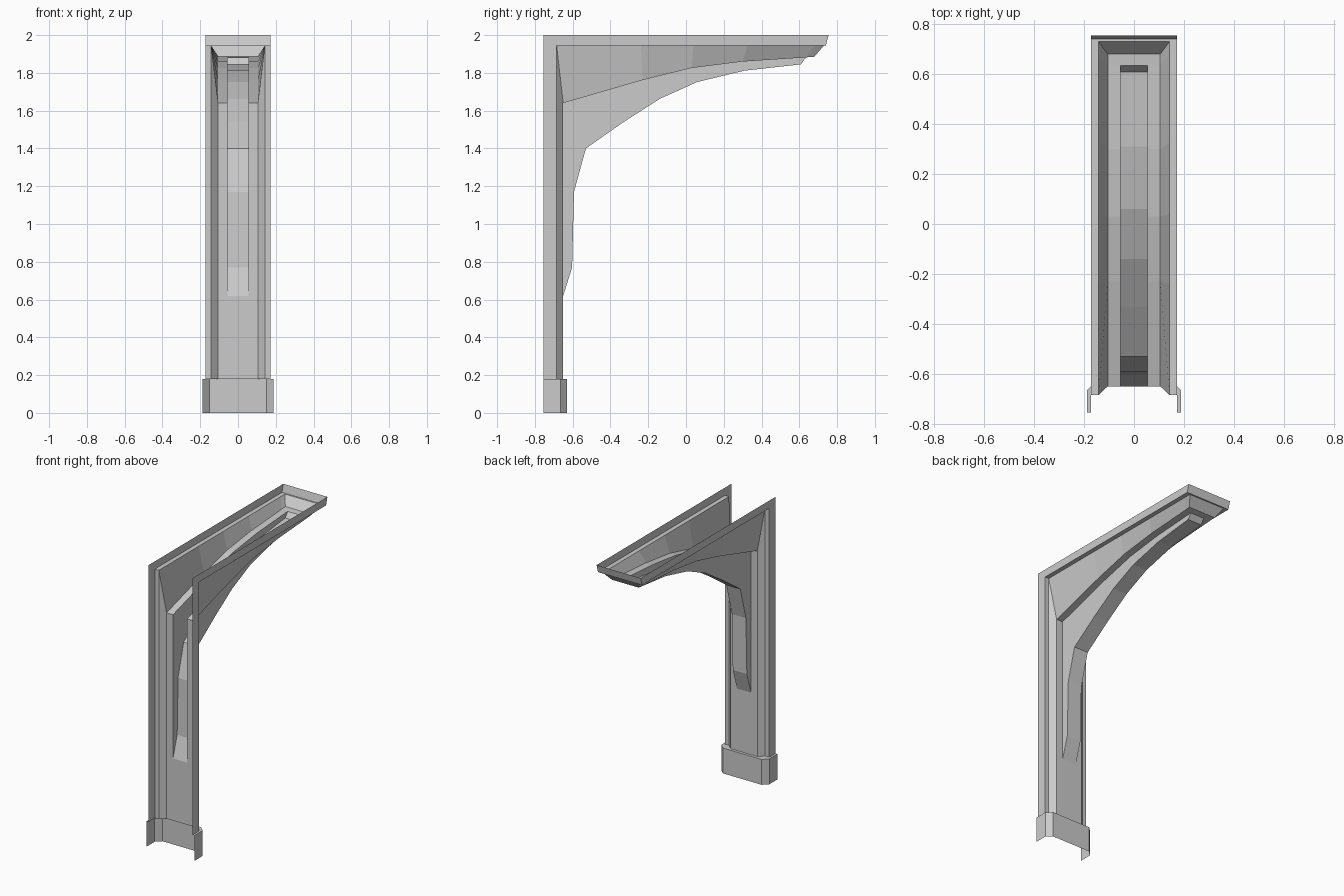
import bpy, bmesh
from mathutils import Vector

if "Cube" in bpy.data.objects:
    bpy.data.objects.remove(bpy.data.objects["Cube"])

REF = Vector((0, -0.75, 2.0))          # open inner corner, used to orient faces


def build(name, polys):
    """Half model (x >= 0) from polygons, welded and mirrored across x."""
    bm = bmesh.new()
    for p in polys:
        bm.faces.new([bm.verts.new(v) for v in p])
    bmesh.ops.remove_doubles(bm, verts=bm.verts, dist=1e-4)
    bmesh.ops.recalc_face_normals(bm, faces=bm.faces)
    if sum(f.calc_area() * f.normal.dot(f.calc_center_median() - REF) for f in bm.faces) < 0:
        bmesh.ops.reverse_faces(bm, faces=bm.faces)
    me = bpy.data.meshes.new(name)
    bm.to_mesh(me)
    bm.free()
    ob = bpy.data.objects.new(name, me)
    bpy.context.collection.objects.link(ob)
    m = ob.modifiers.new("Mirror", 'MIRROR')
    m.use_clip = True
    return ob


def at_x(x, path):
    return [(x, y, z) for y, z in path]


def strip(a, b):
    """Quads between two point rows of equal length."""
    return [[a[i], a[i + 1], b[i + 1], b[i]] for i in range(len(a) - 1)]


XR, XL, XP, XB = 0.173, 0.142, 0.105, 0.055   # rim, ledge, plate, rib half widths

# (y, z) paths of rim, ledge and curved plate
rim = [(-.755, .18), (-.755, 2), (.755, 2)]
lip = [(-.685, .18), (-.685, 1.945), (.74, 1.945)]
ledge = [(-.685, .18), (-.685, 1.945), (.73, 1.945)]
plate = [(-.65, .18), (-.65, .62), (-.65, 1.64), (-.23, 1.762), (.03, 1.826),
         (.30, 1.86), (.635, 1.882), (.68, 1.886)]

# Shell: rim, ledge
r, l, d = at_x(XR, rim), at_x(XR, lip), at_x(XL, ledge)
polys = strip(r, l) + strip(l, d)
# Sloped cheek from ledge to plate, with the post chamfer
p = at_x(XP, plate)
n = len(plate) - 1
top = [(XL, -.685 + (y + .65) / 1.33 * 1.415, 1.945) for y, z in plate[2:]]
polys.append([d[0], d[1], p[2], p[1], p[0]])
polys += strip(top, p[2:])
# Plate with a slot over the rib
b, c = at_x(XB, plate), at_x(0, plate)
polys += strip(p, b) + [strip(b, c)[0], strip(b, c)[n - 1]]
# Arm tip
tip = [r[2], l[2], d[2], p[n]]
polys += strip(tip, [(0, y, z) for x, y, z in tip])
build("bracket_shell", polys)

# Curved rib under the arm, hollow from behind
curve = [(-.65, .62), (-.603, .77), (-.593, 1.17), (-.53, 1.40), (-.33, 1.54),
         (-.14, 1.662), (.06, 1.752), (.31, 1.812), (.608, 1.845), (.635, 1.882)]
side = at_x(XB, curve) + b[n - 2:1:-1]
build("curved_rib", strip(at_x(XB, curve), at_x(0, curve)) + [side])

# Plinth with chamfered corners and a top lip around the post
foot = [(.188, -.755), (.188, -.665), (.152, -.63), (0, -.63)]
post = [(XR, -.755), (XR, -.685), (XL, -.685), (XP, -.65), (0, -.65)]
low = [(x, y, 0) for x, y in foot]
high = [(x, y, .18) for x, y in foot]
build("plinth", strip(low, high) + [high + [(x, y, .18) for x, y in reversed(post)]])
